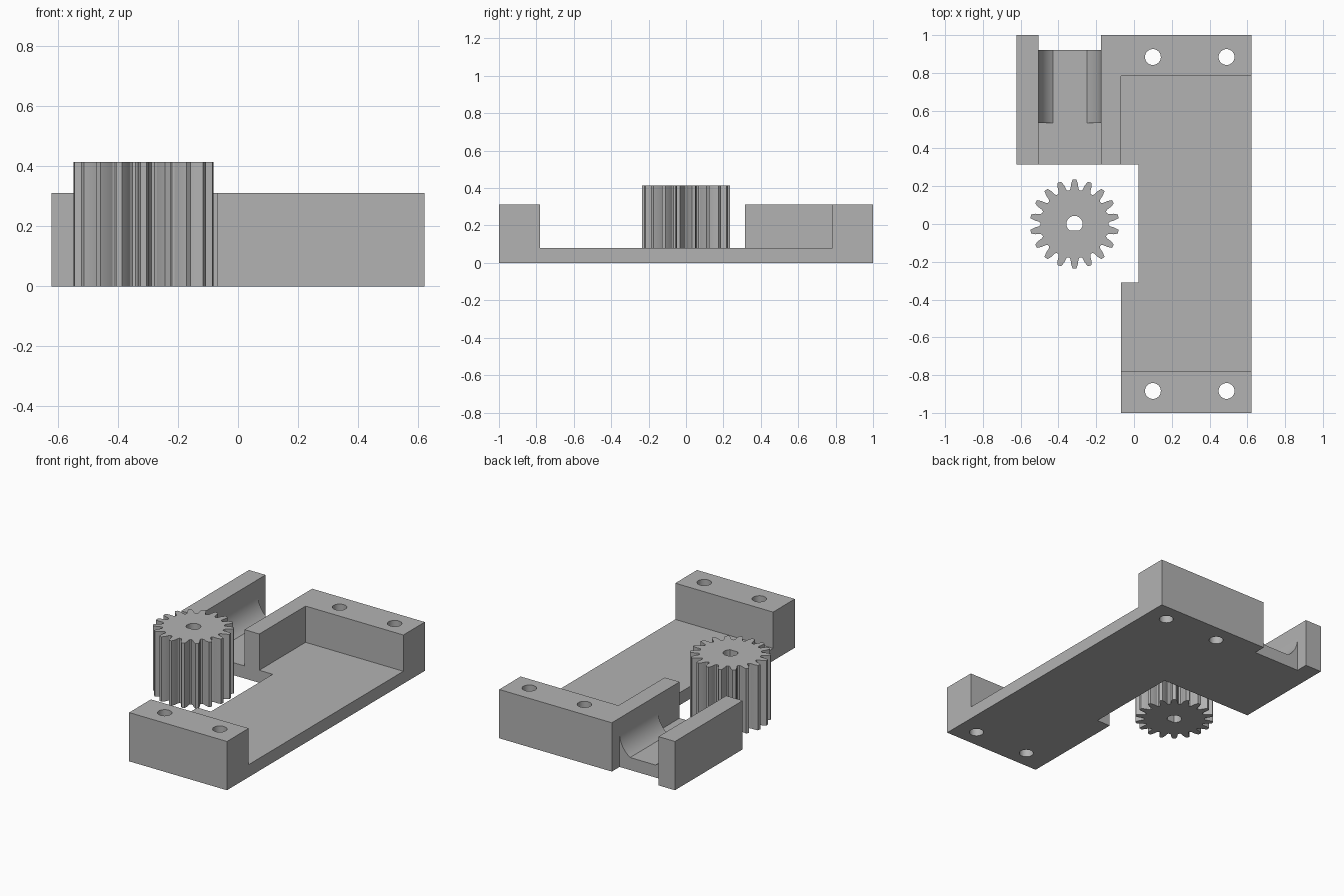
import bpy, bmesh, math
from mathutils import Matrix

if "Cube" in bpy.data.objects:
    bpy.data.objects.remove(bpy.data.objects["Cube"])

grey = bpy.data.materials.new("plain grey")
grey.diffuse_color = (0.45, 0.45, 0.45, 1)
grey.use_nodes = True
grey.node_tree.nodes["Principled BSDF"].inputs["Base Color"].default_value = grey.diffuse_color


def prism(name, pts, lo, hi, axis="z", mat=grey):
    """Extrude an outline from lo to hi; axis 'z' takes (x, y), axis 'y' takes (x, z)."""
    place = (lambda p: (p[0], p[1], lo)) if axis == "z" else (lambda p: (p[0], lo, p[1]))
    bm = bmesh.new()
    face = bm.faces.new([bm.verts.new(place(p)) for p in pts])
    ext = bmesh.ops.extrude_face_region(bm, geom=[face])
    d = hi - lo
    bmesh.ops.translate(bm, vec=(0, 0, d) if axis == "z" else (0, d, 0),
                        verts=[v for v in ext["geom"] if isinstance(v, bmesh.types.BMVert)])
    bmesh.ops.recalc_face_normals(bm, faces=bm.faces)
    me = bpy.data.meshes.new(name)
    bm.to_mesh(me)
    bm.free()
    me.materials.append(mat)
    ob = bpy.data.objects.new(name, me)
    bpy.context.collection.objects.link(ob)
    return ob


def rect(x0, y0, x1, y1):
    return [(x0, y0), (x1, y0), (x1, y1), (x0, y1)]


def arc(cx, cy, r, a0, a1, n):
    return [(cx + r * math.cos(math.radians(a0 + (a1 - a0) * i / n)),
             cy + r * math.sin(math.radians(a0 + (a1 - a0) * i / n))) for i in range(n + 1)]


def cut(ob, cutters):
    """Subtract the cutters, bake the result, and remove them."""
    for c in cutters:
        m = ob.modifiers.new("cut", "BOOLEAN")
        m.operation, m.object, m.solver = "DIFFERENCE", c, "EXACT"
        c.hide_render = True
    bpy.context.view_layer.update()
    me = bpy.data.meshes.new_from_object(ob.evaluated_get(bpy.context.evaluated_depsgraph_get()))
    ob.modifiers.clear()
    ob.data = me
    for c in cutters:
        bpy.data.objects.remove(c)


def smooth(ob, angle=30):
    bpy.ops.object.select_all(action="DESELECT")
    ob.select_set(True)
    bpy.context.view_layer.objects.active = ob
    bpy.ops.object.shade_smooth_by_angle(angle=math.radians(angle))


FLOOR, TOP = 0.08, 0.312
CH0, CH1 = -0.505, -0.175          # channel walls

# Bracket: plan outline, with the gear notch and the short channel end
outline = [(-0.07, -1), (0.622, -1), (0.622, 1), (CH1, 1), (CH1, 0.922), (CH0, 0.922),
           (CH0, 1), (-0.622, 1), (-0.622, 0.315), (0.025, 0.315), (0.025, -0.31), (-0.07, -0.31)]
bracket = prism("bracket", outline, 0, TOP)
cutters = [
    prism("pocket_cutter", rect(-0.07, -0.78, 0.8, 0.783), FLOOR, 0.6),
    prism("front_pocket_cutter", rect(-0.2, -0.78, 0.0, 0.2), FLOOR, 0.6),
    prism("channel_cutter", rect(CH0, 0.2, CH1, 0.96), FLOOR, 0.6),
]
# Screw holes through both end blocks
for x in (0.1, 0.49):
    for y in (-0.884, 0.884):
        cutters.append(prism("hole_cutter", arc(x, y, 0.042, 0, 348.75, 31), -0.2, 0.6))
cut(bracket, cutters)
smooth(bracket)

# Curved cradle sides inside the channel
mid, r = (CH0 + CH1) / 2, (CH1 - CH0) / 2
flat = 0.09
cz = FLOOR + math.sqrt(r * r - flat * flat)
a = math.degrees(math.acos(flat / r))
for name, s in (("cradle_right", 1), ("cradle_left", -1)):
    curve = arc(0, cz, r, 0, -a, 12)
    pts = [(mid + s * x, z) for x, z in curve + [(r, FLOOR)]]
    smooth(prism(name, pts, 0.535, 0.922, "y"))

# Pinion gear: 18 teeth with tapered flanks and a D-shaped bore
GX, N = -0.315, 18
pts = []
for i in range(N):
    t = math.radians(90 + i * 360 / N)
    for rad, half in ((0.180, -0.026), (0.188, -0.021), (0.212, -0.0180), (0.235, -0.010),
                      (0.235, 0.010), (0.212, 0.0180), (0.188, 0.021), (0.180, 0.026)):
        b = t + half / rad
        pts.append((GX + rad * math.cos(b), rad * math.sin(b)))
gear = prism("pinion_gear", pts, 0, 0.415)
bore = prism("bore_cutter", arc(GX, 0, 0.043, -52, 232, 28), -0.2, 0.6)
cut(gear, [bore])
smooth(gear, 20)
